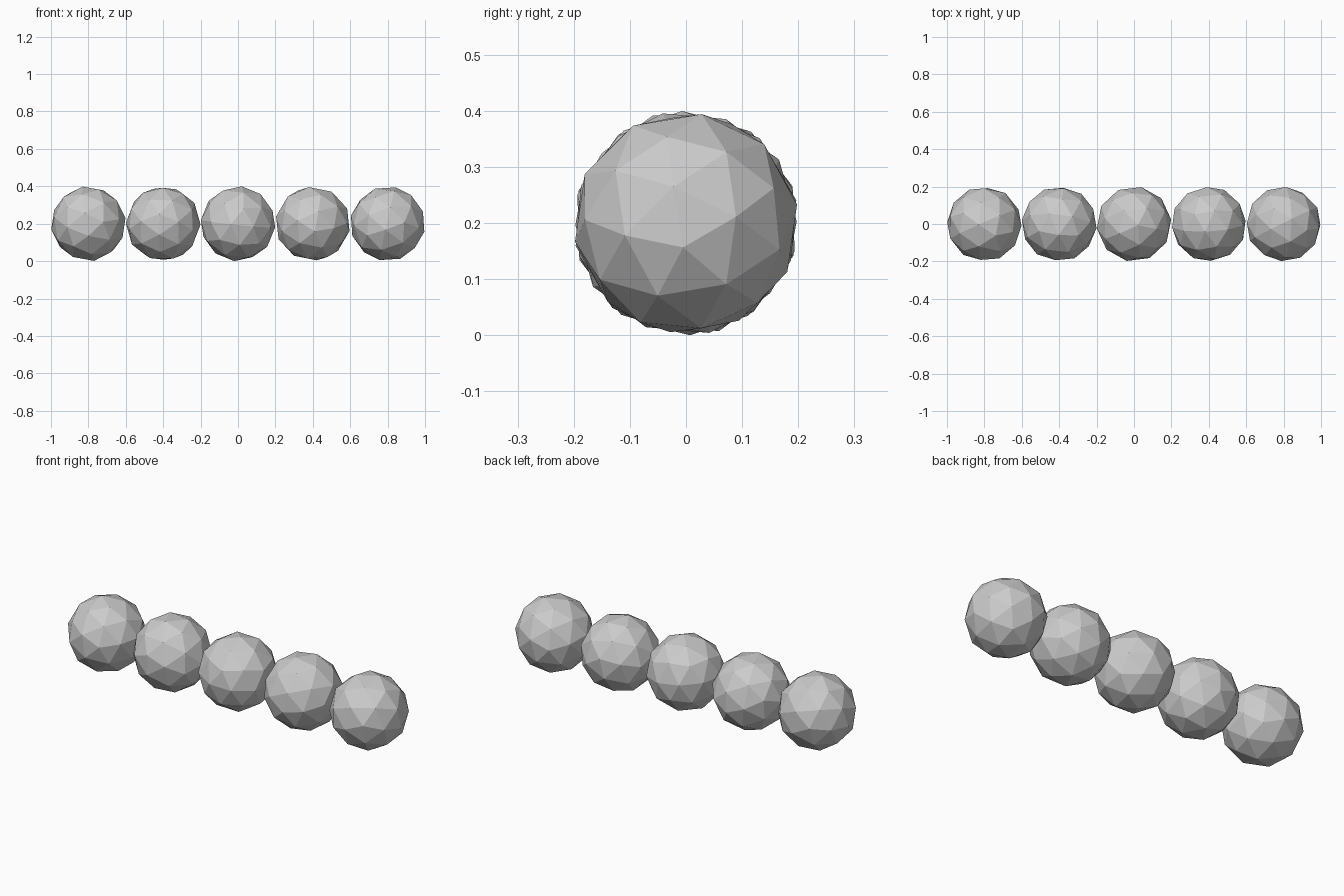
import bpy
from mathutils import Matrix, Vector

if "Cube" in bpy.data.objects:
    bpy.data.objects.remove(bpy.data.objects["Cube"])

R = 0.201


def ball(index, x, axis, ref):
    # Low-poly faceted ball, turned so a five-sided corner points along axis
    bpy.ops.mesh.primitive_ico_sphere_add(subdivisions=2, radius=R)
    ob = bpy.context.object
    ob.name = f"ball_{index}"
    z = Vector(axis).normalized()
    y = z.cross(Vector(ref)).normalized()
    turn = Matrix((y.cross(z), y, z)).transposed()
    ob.matrix_world = Matrix.Translation((x, 0, 0.2)) @ turn.to_4x4()


# Row of touching balls, each turned differently
turns = [
    ((-0.98, 0.05, -0.15), (0, 0.3, 1)),
    ((-0.10, -0.95, 0.25), (0.6, 0, 0.8)),
    ((0.15, -0.90, 0.40), (1, 0, 0.3)),
    ((0.05, -0.97, -0.20), (0.2, 0, 1)),
    ((0.976, -0.025, -0.215), (0, -0.165, 0.986)),
]
for i, (axis, ref) in enumerate(turns):
    ball(i + 1, -0.8 + 0.4 * i, axis, ref)
